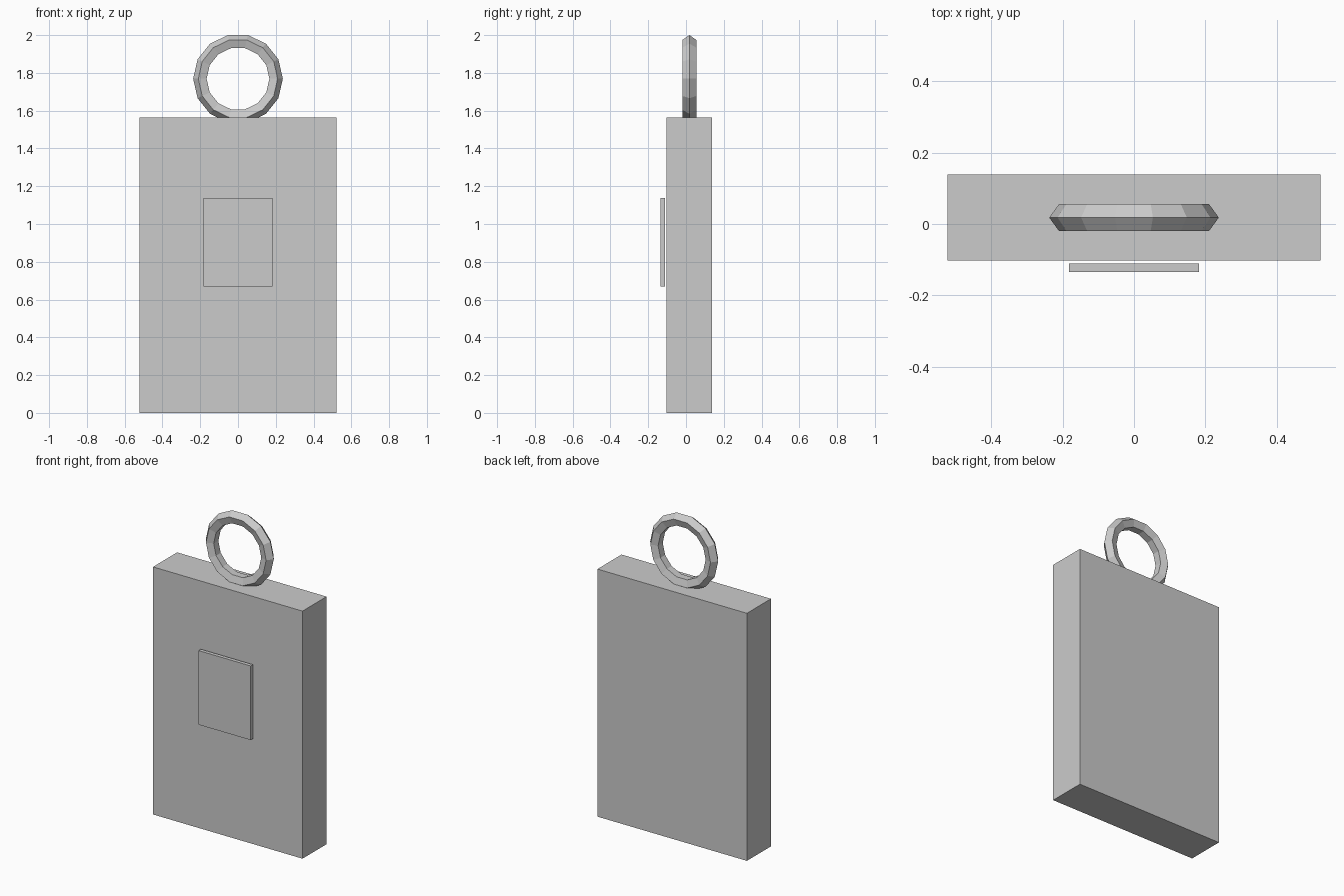
import bpy
import math

if "Cube" in bpy.data.objects:
    bpy.data.objects.remove(bpy.data.objects["Cube"])


def box(name, lo, hi):
    """Axis-aligned box between two corners."""
    bpy.ops.mesh.primitive_cube_add(size=1, location=[(a + b) / 2 for a, b in zip(lo, hi)])
    obj = bpy.context.object
    obj.name = name
    obj.scale = [b - a for a, b in zip(lo, hi)]
    bpy.ops.object.transform_apply(location=False, rotation=False, scale=True)
    return obj


# Main slab
box("body", (-0.522, -0.102, 0), (0.522, 0.138, 1.563))

# Thin plate floating just off the front face
box("front_plate", (-0.182, -0.134, 0.67), (0.182, -0.111, 1.138))

# Low-poly hanging ring, sunk slightly into the top
bpy.ops.mesh.primitive_torus_add(
    major_segments=14, minor_segments=5,
    major_radius=0.198, minor_radius=0.0394,
    location=(0, 0.018, 1.769), rotation=(math.pi / 2, 0, 0))
bpy.context.object.name = "hanging_ring"
bpy.ops.object.shade_flat()
